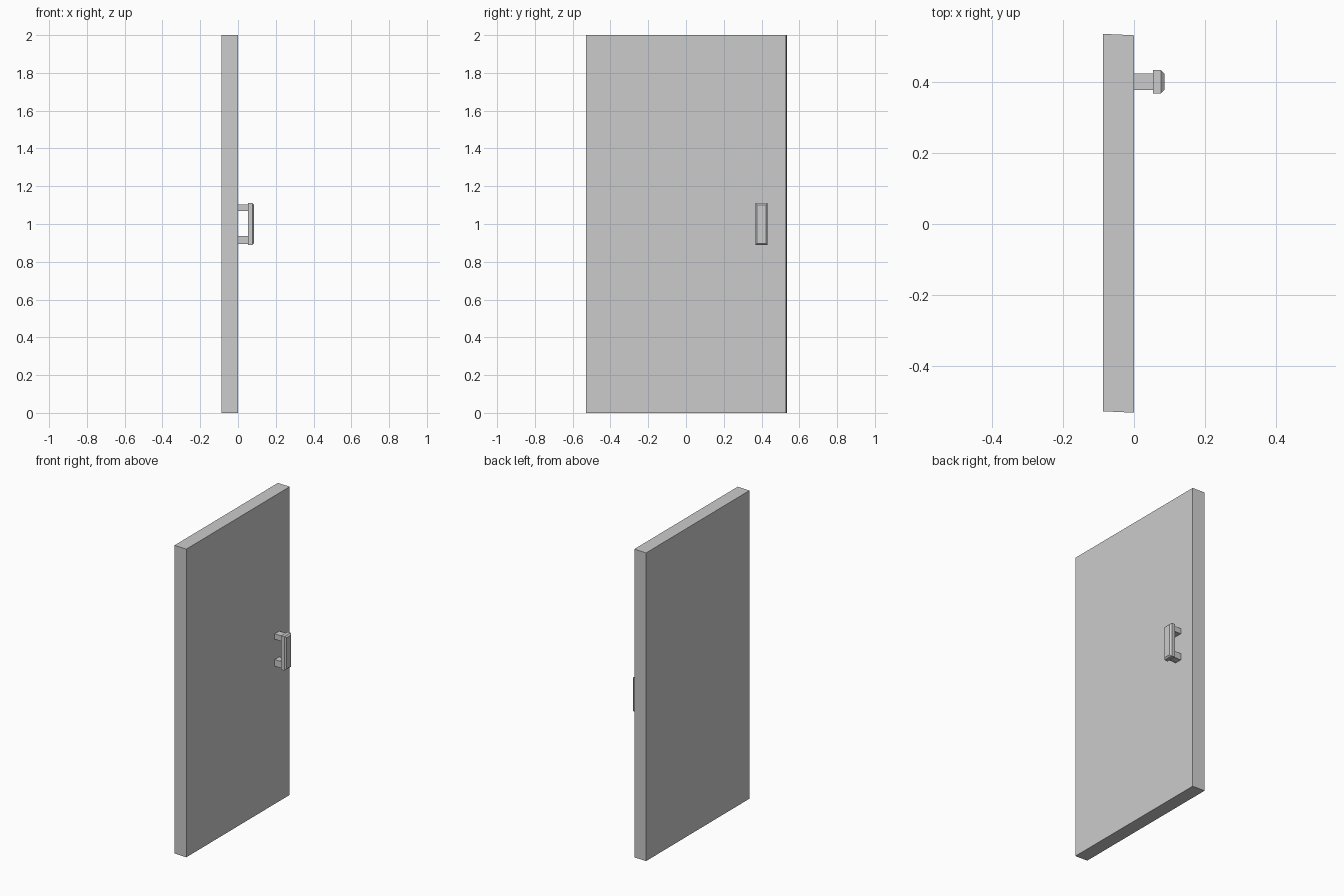
import bpy, bmesh

if "Cube" in bpy.data.objects:
    bpy.data.objects.remove(bpy.data.objects["Cube"])


def box(name, x, y, z, shear=0.0, chamfer=0.0):
    """Box between (min, max) pairs; shear slides the back (-x) face along y."""
    bm = bmesh.new()
    bmesh.ops.create_cube(bm, size=1)
    for v in bm.verts:
        back = v.co.x < 0
        v.co = [r[0] + (c + 0.5) * (r[1] - r[0]) for r, c in zip((x, y, z), v.co)]
        if back:
            v.co.y += shear
    if chamfer:
        # chamfer only the edges around the outer (+x) face
        rim = [e for e in bm.edges if all(abs(v.co.x - x[1]) < 1e-5 for v in e.verts)]
        bmesh.ops.bevel(bm, geom=rim, offset=chamfer, segments=1,
                        affect='EDGES', profile=0.5)
    bmesh.ops.recalc_face_normals(bm, faces=bm.faces)
    mesh = bpy.data.meshes.new(name)
    bm.to_mesh(mesh)
    bm.free()
    obj = bpy.data.objects.new(name, mesh)
    bpy.context.collection.objects.link(obj)
    return obj


# Door slab, its side edges very slightly slanted
box("door_panel", (-0.087, 0.0), (-0.530, 0.530), (0.0, 2.0), shear=0.004)

# Two stems holding the handle off the door
for name, z in (("handle_stem_lower", (0.894, 0.937)),
                ("handle_stem_upper", (1.069, 1.104))):
    box(name, (-0.003, 0.056), (0.376, 0.423), z)

# Vertical grip with chamfered outer face
box("handle_grip", (0.053, 0.085), (0.367, 0.432), (0.889, 1.11), chamfer=0.009)
